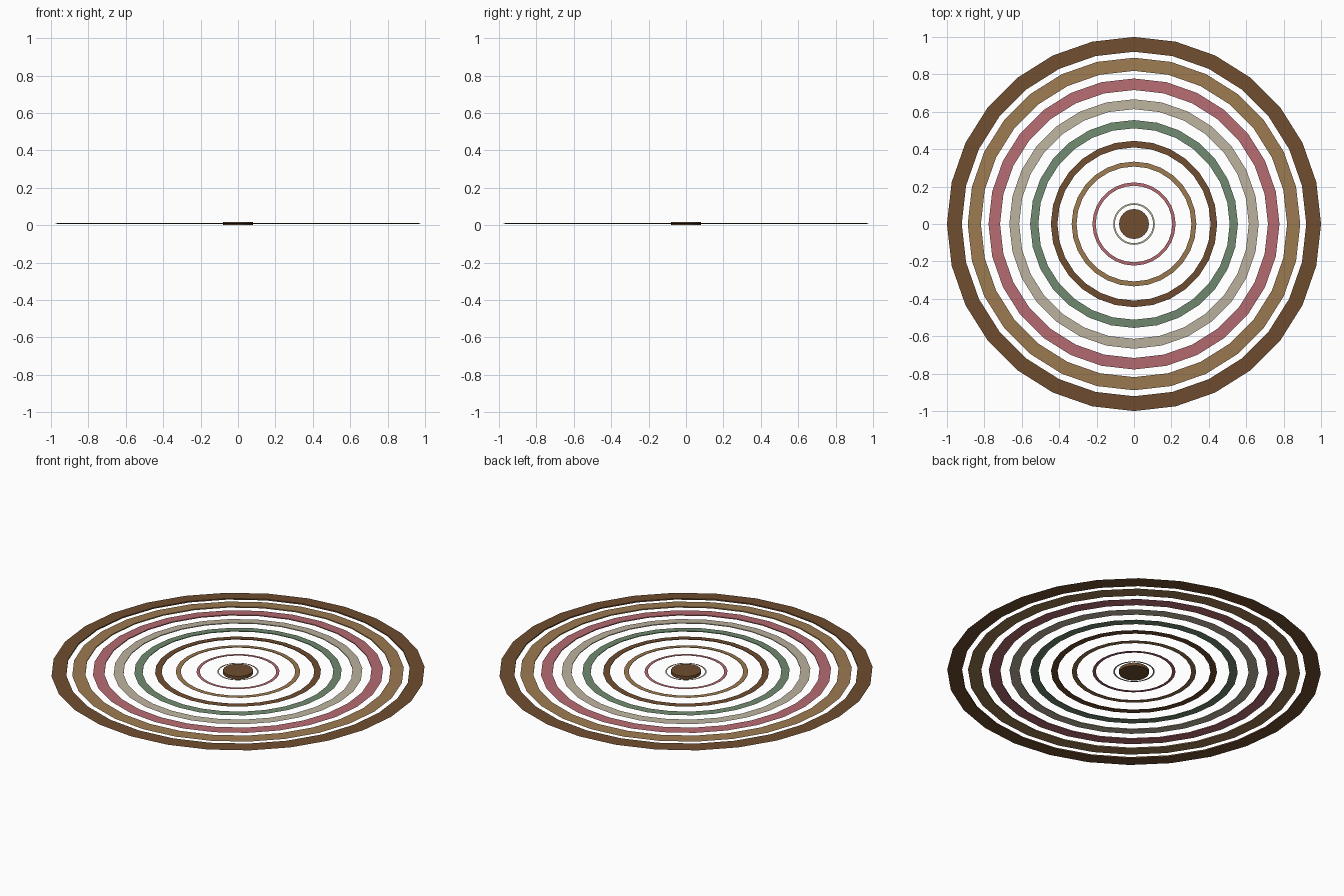
import bpy, bmesh
from math import sin, cos, tau

if "Cube" in bpy.data.objects:
    bpy.data.objects.remove(bpy.data.objects["Cube"])

SIDES = 28
MID_Z = 0.009


def material(name, rgb):
    m = bpy.data.materials.new(name)
    m.diffuse_color = [(c / 255) ** 2.2 for c in rgb] + [1]
    m.use_nodes = True
    m.node_tree.nodes["Principled BSDF"].inputs["Base Color"].default_value = m.diffuse_color
    return m


def add_object(name, bm, mat):
    bmesh.ops.recalc_face_normals(bm, faces=bm.faces)
    mesh = bpy.data.meshes.new(name)
    bm.to_mesh(mesh)
    bm.free()
    mesh.materials.append(mat)
    obj = bpy.data.objects.new(name, mesh)
    bpy.context.collection.objects.link(obj)
    return obj


def wedge_ring(name, scale, mat):
    # very flat ring with a triangular section: sharp outside, thin wall inside
    profile = [(1, 0), (0.921, 0.0037), (0.921, -0.0037)]
    bm = bmesh.new()
    loops = [[bm.verts.new((r * scale * cos(tau * i / SIDES),
                            r * scale * sin(tau * i / SIDES),
                            MID_Z + h * scale)) for i in range(SIDES)]
             for r, h in profile]
    for k in range(3):
        a, b = loops[k], loops[(k + 1) % 3]
        for i in range(SIDES):
            j = (i + 1) % SIDES
            bm.faces.new((a[i], a[j], b[j], b[i]))
    return add_object(name, bm, mat)


brown = material("brown", (111, 78, 51))
tan = material("tan", (155, 122, 82))
rose = material("rose", (180, 107, 113))
beige = material("beige", (187, 177, 157))
green = material("green", (112, 137, 111))
palette = [brown, tan, rose, beige, green]

# Nine concentric bands, outermost first, all scaled copies
for k in range(9):
    wedge_ring(f"ring_{k + 1}", (9 - k) / 9, palette[k % 5])

# Thin solid centre disc
bm = bmesh.new()
bmesh.ops.create_cone(bm, cap_ends=True, segments=24, radius1=0.08, radius2=0.08, depth=0.018)
bmesh.ops.translate(bm, verts=bm.verts, vec=(0, 0, MID_Z))
add_object("centre_disc", bm, brown)
